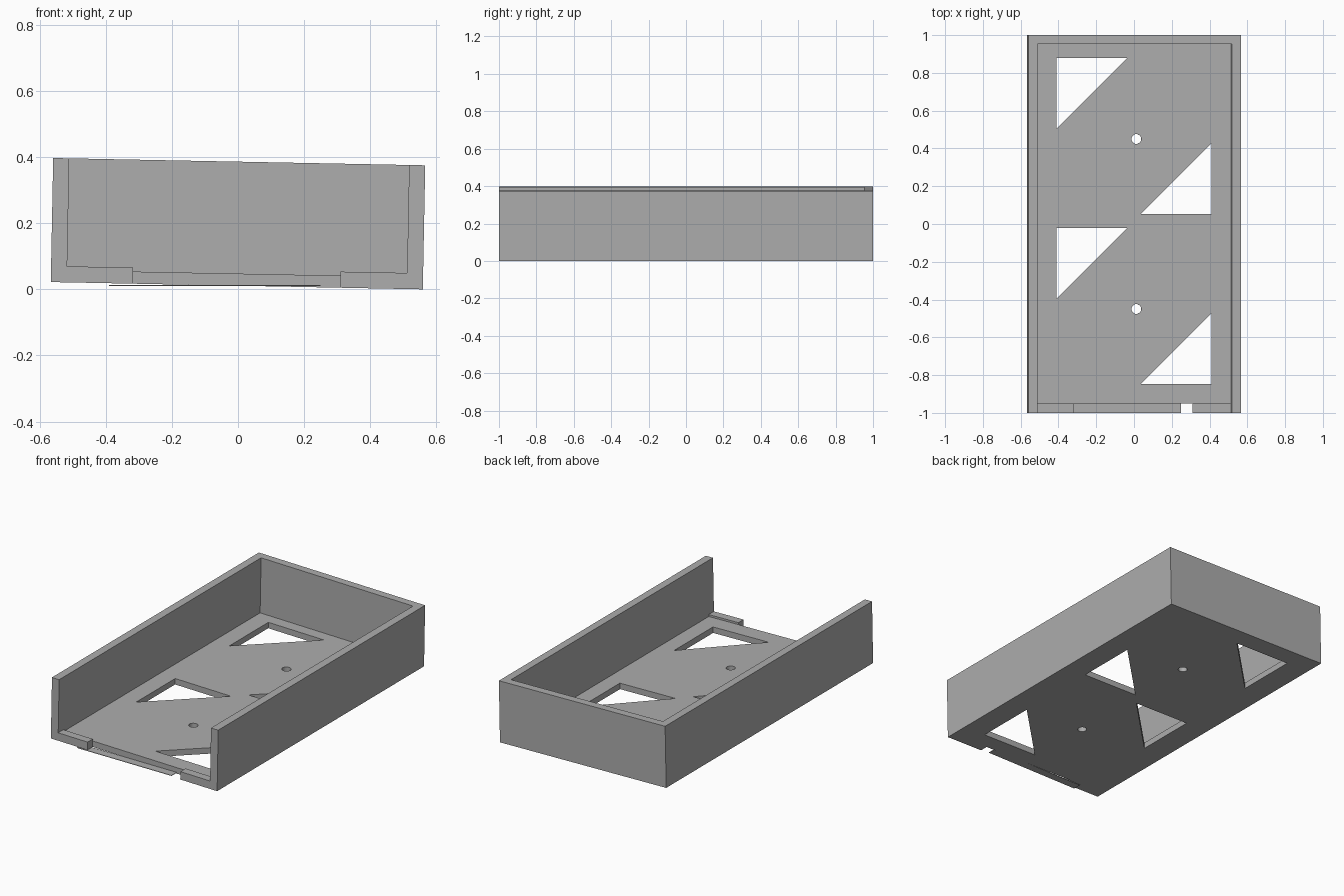
import bpy, bmesh, math
from mathutils import Matrix

if "Cube" in bpy.data.objects:
    bpy.data.objects.remove(bpy.data.objects["Cube"])

TILT = 0.0195
W, H = 0.5625, 0.375          # half width, height
IN_X, IN_Y = 0.514, 0.952     # inner wall faces
FLOOR, LIP = 0.0365, 0.0485   # floor and front lip heights

grey = bpy.data.materials.new("plain grey")
grey.diffuse_color = (0.42, 0.42, 0.42, 1)
grey.use_nodes = True
grey.node_tree.nodes["Principled BSDF"].inputs["Base Color"].default_value = grey.diffuse_color


def prism(name, pts, z0, z1):
    """Extrude an outline straight up from z0 to z1."""
    bm = bmesh.new()
    face = bm.faces.new([bm.verts.new((x, y, z0)) for x, y in pts])
    up = bmesh.ops.extrude_face_region(bm, geom=[face])["geom"]
    bmesh.ops.translate(bm, vec=(0, 0, z1 - z0),
                        verts=[v for v in up if isinstance(v, bmesh.types.BMVert)])
    bmesh.ops.recalc_face_normals(bm, faces=bm.faces)
    me = bpy.data.meshes.new(name)
    bm.to_mesh(me)
    bm.free()
    me.materials.append(grey)
    ob = bpy.data.objects.new(name, me)
    bpy.context.collection.objects.link(ob)
    return ob


def rect(x0, x1, y0, y1):
    return [(x0, y0), (x1, y0), (x1, y1), (x0, y1)]


def cut(target, pts, z0, z1):
    """Cut a prism out of the target and discard the cutter."""
    cutter = prism("cutter", pts, z0, z1)
    cutter.hide_render = True
    mod = target.modifiers.new("cut", "BOOLEAN")
    mod.operation, mod.solver, mod.object = "DIFFERENCE", "EXACT", cutter
    bpy.context.view_layer.objects.active = target
    bpy.ops.object.modifier_apply(modifier=mod.name)
    bpy.data.objects.remove(cutter)


# Tray: solid block, hollowed and opened at the front
tray = prism("tray", rect(-W, W, -1, 1), 0, H)
cut(tray, rect(-IN_X, IN_X, -0.95, IN_Y), FLOOR, 1)
cut(tray, rect(-IN_X, IN_X, -1.1, -0.94), LIP, 1)
cut(tray, rect(-0.315, 0.313, -1.1, -0.95), -0.1, 1)

# Triangular floor openings, alternating sides
S = 0.377
for y in (0.88, -0.02):
    cut(tray, [(-0.408, y), (-0.408, y - S), (-0.408 + S, y)], -0.1, 0.2)
    b = y - 0.828
    cut(tray, [(0.414, b), (0.414, b + S), (0.414 - S, b)], -0.1, 0.2)

# Round screw holes
for y in (0.45, -0.45):
    ring = [(0.0156 + 0.026 * math.cos(i * math.pi / 12),
             y + 0.026 * math.sin(i * math.pi / 12)) for i in range(24)]
    cut(tray, ring, -0.1, 0.2)

# Slight sideways lean, resting on the right bottom edge
tray.data.transform(Matrix.Translation((-H / 2 * math.sin(TILT), 0, W * math.sin(TILT)))
                    @ Matrix.Rotation(TILT, 4, "Y"))

# Thin level strip across the front notch
prism("front_strip", rect(-0.39, 0.25, -1, -0.95), 0.0105, 0.0135)
